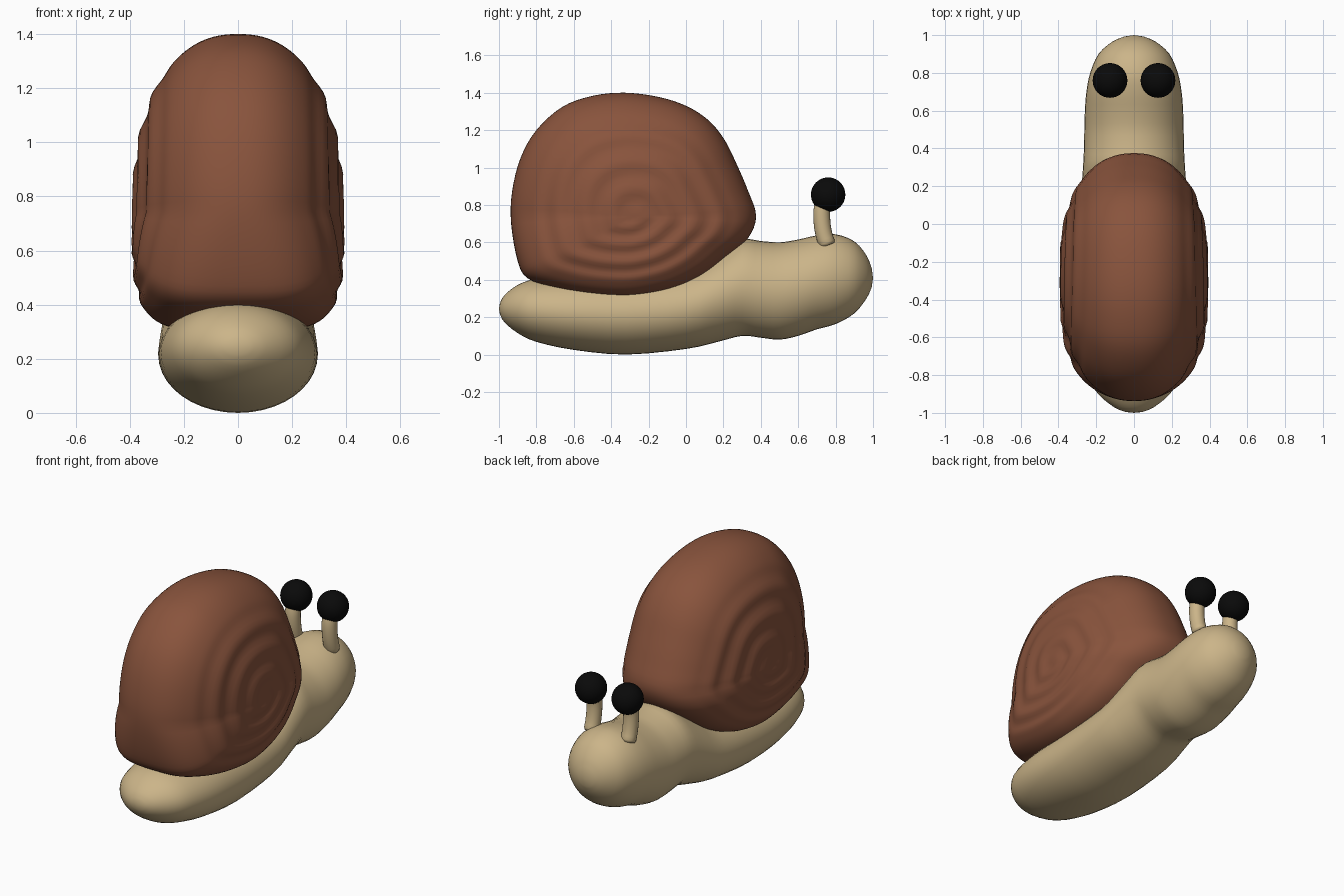
import bpy, bmesh, math
from mathutils import Vector

if "Cube" in bpy.data.objects:
    bpy.data.objects.remove(bpy.data.objects["Cube"])


def material(name, rgb):
    m = bpy.data.materials.new(name)
    m.diffuse_color = (*rgb, 1)
    m.use_nodes = True
    m.node_tree.nodes["Principled BSDF"].inputs["Base Color"].default_value = m.diffuse_color
    return m


TAN = material("tan skin", (0.60, 0.46, 0.25))
BROWN = material("brown shell", (0.25, 0.088, 0.046))
BLACK = material("black eye", (0.003, 0.003, 0.003))


def spline(pts, n, closed=False):
    """Catmull-Rom through points of any dimension."""
    out, k = [], len(pts)
    pts = [Vector(p) for p in pts]
    get = (lambda i: pts[i % k]) if closed else (lambda i: pts[max(0, min(k - 1, i))])
    for i in range(k if closed else k - 1):
        a, b, c, d = get(i - 1), get(i), get(i + 1), get(i + 2)
        for j in range(n):
            t = j / n
            out.append(0.5 * (2 * b + (c - a) * t + (2 * a - 5 * b + 4 * c - d) * t * t
                              + (3 * b - a - 3 * c + d) * t ** 3))
    if not closed:
        out.append(pts[-1])
    return out


def loft(name, rings, start, end, mat):
    """Skin closed rings and finish both ends with a pole vertex."""
    bm = bmesh.new()
    vr = [[bm.verts.new(p) for p in r] for r in rings]
    n = len(vr[0])
    for a, b in zip(vr, vr[1:]):
        for i in range(n):
            j = (i + 1) % n
            bm.faces.new((a[i], a[j], b[j], b[i]))
    for ring, tip in ((vr[0], start), (vr[-1], end)):
        v = bm.verts.new(tip)
        for i in range(n):
            bm.faces.new((ring[i], ring[(i + 1) % n], v))
    bmesh.ops.recalc_face_normals(bm, faces=bm.faces)
    for f in bm.faces:
        f.smooth = True
    me = bpy.data.meshes.new(name)
    bm.to_mesh(me)
    bm.free()
    me.materials.append(mat)
    ob = bpy.data.objects.new(name, me)
    bpy.context.collection.objects.link(ob)
    return ob


# Body: elliptical sections (y, half width, top, bottom)
stations = [(-0.995, 0.045, 0.275, 0.215), (-0.97, 0.105, 0.318, 0.172), (-0.90, 0.19, 0.372, 0.115),
            (-0.80, 0.245, 0.405, 0.068), (-0.60, 0.285, 0.42, 0.025), (-0.32, 0.295, 0.43, 0.0),
            (0.0, 0.292, 0.46, 0.03), (0.17, 0.28, 0.545, 0.068), (0.30, 0.27, 0.615, 0.10),
            (0.40, 0.265, 0.607, 0.09), (0.50, 0.263, 0.60, 0.08), (0.60, 0.26, 0.615, 0.10),
            (0.70, 0.252, 0.637, 0.135), (0.80, 0.232, 0.643, 0.163), (0.90, 0.188, 0.605, 0.22),
            (0.965, 0.115, 0.53, 0.30), (0.993, 0.05, 0.46, 0.36)]
rings = []
for y, w, top, bot in spline(stations, 3):
    rings.append([(w * math.cos(a), y, (top + bot) / 2 + (top - bot) / 2 * math.sin(a))
                  for a in (math.tau * i / 40 for i in range(40))])
loft("body", rings, (0, -1, 0.245), (0, 1, 0.41), TAN)

# Shell: side outline (y, z) inflated sideways, with shallow spiral grooves
outline = [(-0.85, 0.41), (-0.90, 0.50), (-0.935, 0.70), (-0.93, 0.87), (-0.885, 1.05), (-0.80, 1.20),
           (-0.66, 1.325), (-0.50, 1.383), (-0.33, 1.40), (-0.15, 1.378), (0.0, 1.33), (0.12, 1.253),
           (0.205, 1.15), (0.27, 1.02), (0.33, 0.88), (0.375, 0.74), (0.33, 0.62), (0.22, 0.52),
           (0.10, 0.425), (-0.05, 0.352), (-0.20, 0.315), (-0.35, 0.302), (-0.55, 0.32), (-0.72, 0.358)]
edge = spline(outline, 4, closed=True)
centre = Vector((-0.28, 0.74))
STEPS = 36


def shell_ring(phi, side):
    s, ring = math.sin(phi), []
    for p in edge:
        d = p - centre
        power = 2.3 + 2.2 * max(0.0, -d.normalized().y)     # boxier underside
        x = 0.387 * max(0.0, 1 - s ** power) ** (1 / power)
        fade = min(1, s / 0.15) * max(0.0, min(1, (0.85 - s) / 0.15))
        x += 0.007 * fade * math.sin(math.tau * 4.5 * s + math.atan2(d.y, d.x))
        q = centre + d * s
        ring.append((side * x, q.x, q.y))
    return ring


phis = [math.pi / 2 * i / STEPS for i in range(1, STEPS + 1)]
rings = [shell_ring(f, -1) for f in phis] + [shell_ring(f, 1) for f in reversed(phis[:-1])]
loft("shell", rings, (-0.387, *centre), (0.387, *centre), BROWN)

# Eye stalks and eyes, one pair
path = spline([(0.757, 0.585), (0.738, 0.64), (0.727, 0.71), (0.728, 0.78), (0.75, 0.85)], 3)
for side, label in ((-1, "left"), (1, "right")):
    x0 = 0.127 * side
    rings = []
    for i, p in enumerate(path):
        t = (path[min(i + 1, len(path) - 1)] - path[max(i - 1, 0)]).normalized()
        r = 0.040 if i == 0 else 0.045
        rings.append([(x0 + r * math.cos(a), p.x + t.y * r * math.sin(a), p.y - t.x * r * math.sin(a))
                      for a in (math.tau * k / 20 for k in range(20))])
    loft(label + "_eye_stalk", rings, (x0, path[0].x, path[0].y - 0.005),
         (x0, path[-1].x, path[-1].y), TAN)
    bpy.ops.mesh.primitive_uv_sphere_add(segments=32, ring_count=20, radius=0.092,
                                         location=(x0, 0.76, 0.855))
    eye = bpy.context.object
    eye.name = label + "_eye"
    eye.data.materials.append(BLACK)
    bpy.ops.object.shade_smooth()
